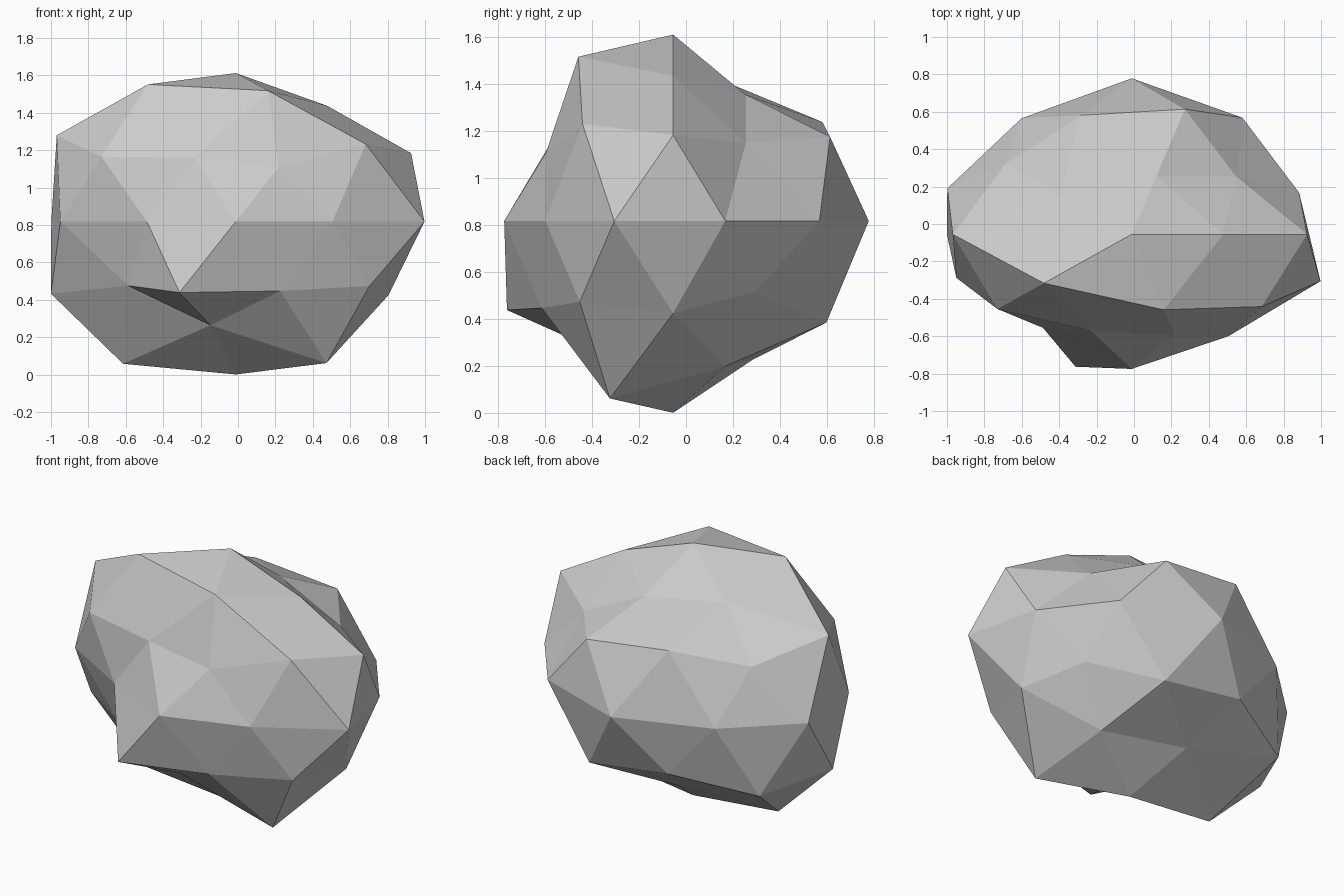
import bpy, bmesh, math

if "Cube" in bpy.data.objects:
    bpy.data.objects.remove(bpy.data.objects["Cube"])

# Radial bulge of each ring of the icosphere, counter-clockwise from +x
RINGS = {
    1.0:   [1.018],
    0.85:  [0.932, 0.81, 0.90, 1.105, 1.055],
    0.53:  [0.81, 1.028, 1.125, 0.834, 1.01],
    0.45:  [1.048, 1.028, 0.934, 0.993, 0.833],
    0.0:   [0.941, 1.007, 1.09, 1.002, 1.037, 0.986, 0.808, 0.941, 0.88, 1.061],
    -0.45: [0.865, 1.015, 1.105, 1.088, 0.988],
    -0.53: [0.96, 1.056, 1.115, 0.836, 0.905],
    -0.85: [0.935, 0.89, 1.146, 0.835, 1.14],
    -1.0:  [1.048],
}
SCALE = (1.0, 0.765, 0.78)
CENTRE = (-0.012, -0.055, 0.818)


def angle(v):
    return (math.degrees(math.atan2(v.co.y, v.co.x)) + 1) % 360


# Rock body: an icosphere pushed in and out, then flattened
bm = bmesh.new()
bmesh.ops.create_icosphere(bm, subdivisions=2, radius=1.0)
groups = [(sorted((v for v in bm.verts if abs(v.co.z - z) < 0.02), key=angle), f)
          for z, f in RINGS.items()]
for verts, factors in groups:
    for v, f in zip(verts, factors):
        v.co = [c + f * s * p for c, s, p in zip(CENTRE, SCALE, v.co)]
bmesh.ops.recalc_face_normals(bm, faces=bm.faces)

mesh = bpy.data.meshes.new("rock")
bm.to_mesh(mesh)
bm.free()
rock = bpy.data.objects.new("rock", mesh)
bpy.context.collection.objects.link(rock)

# Plain grey stone
stone = bpy.data.materials.new("stone grey")
stone.diffuse_color = (0.6, 0.6, 0.6, 1)
stone.use_nodes = True
stone.node_tree.nodes["Principled BSDF"].inputs["Base Color"].default_value = stone.diffuse_color
mesh.materials.append(stone)
